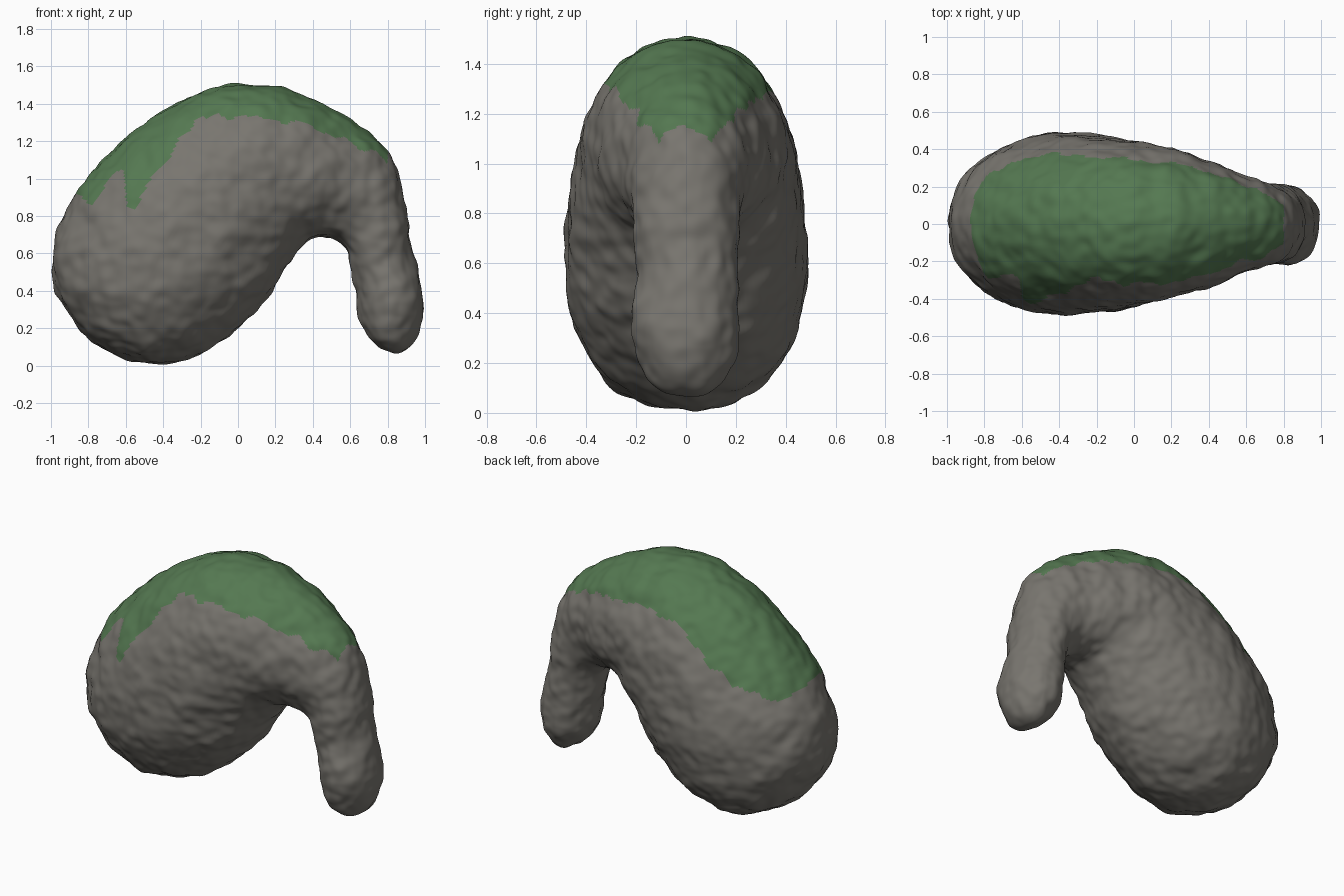
import bpy, bmesh, math
from mathutils import Vector, noise

cube = bpy.data.objects.get("Cube")
if cube:
    bpy.data.objects.remove(cube, do_unlink=True)

RINGS_PER_STEP, SIDES = 18, 180

# Cross-sections along the bend: outer x, outer z, inner x, inner z, half width
SECTIONS = [
    (-.56, .03, -.56, .03, 0),
    (-.75, .11, -.38, .01, .20),
    (-.88, .23, -.18, .08, .34),
    (-.98, .43, .02, .22, .44),
    (-.98, .65, .16, .37, .48),
    (-.88, .89, .25, .51, .485),
    (-.70, 1.12, .32, .61, .47),
    (-.45, 1.33, .38, .67, .44),
    (-.18, 1.47, .42, .685, .41),
    (.12, 1.505, .46, .69, .37),
    (.42, 1.41, .51, .68, .31),
    (.68, 1.27, .56, .64, .25),
    (.83, 1.10, .595, .57, .215),
    (.905, .85, .615, .46, .20),
    (.94, .60, .635, .35, .205),
    (.985, .37, .66, .23, .215),
    (.975, .22, .71, .14, .18),
    (.92, .11, .77, .09, .11),
    (.84, .07, .84, .07, 0),
]

# Lower edge of the moss on each side: x, z
MOSS_FRONT = [(-.95, .92), (-.85, .92), (-.78, .84), (-.69, 1.0), (-.61, 1.04),
              (-.59, .86), (-.55, .84), (-.47, 1.0), (-.36, 1.13), (-.33, 1.2),
              (-.2, 1.32), (0, 1.34), (.2, 1.31), (.4, 1.27), (.6, 1.2), (.8, 1.1)]
MOSS_BACK = [(-.95, .92), (-.8, .88), (-.6, .96), (-.4, 1.08), (-.2, 1.24),
             (0, 1.3), (.2, 1.29), (.4, 1.25), (.6, 1.2), (.8, 1.1)]


def material(name, color):
    mat = bpy.data.materials.new(name)
    mat.use_nodes = True
    mat.diffuse_color = color
    mat.node_tree.nodes["Principled BSDF"].inputs["Base Color"].default_value = color
    return mat


def mirrored(s):
    """Section seen past its pole, so that the end closes as a round cap."""
    return (s[2], s[3], s[0], s[1], -s[4])


def spline(a, b, c, d, t):
    return [.5 * (2*q + (r - p)*t + (2*p - 5*q + 4*r - s)*t*t
                  + (3*q - p - 3*r + s)*t**3) for p, q, r, s in zip(a, b, c, d)]


def edge_height(points, x):
    for (xa, za), (xb, zb) in zip(points, points[1:]):
        if x <= xb:
            return za + (zb - za) * max(0, (x - xa) / (xb - xa))
    return 9


def is_moss(p):
    jag = .035 * noise.noise(Vector((p.x * 13, p.y * 9, 4)))
    front, back = edge_height(MOSS_FRONT, p.x), edge_height(MOSS_BACK, p.x)
    blend = min(1, max(0, p.y / .2 + .5))
    return p.z + jag > front + (back - front) * blend


def ring(bm, section):
    ox, oz, ix, iz, width = section
    mid = Vector(((ox + ix) / 2, 0, (oz + iz) / 2))
    half = Vector(((ox - ix) / 2, 0, (oz - iz) / 2))
    side = Vector((0, width, 0))
    angles = [math.tau * i / SIDES for i in range(SIDES)]
    return [bm.verts.new(mid + half * math.cos(a) + side * math.sin(a)) for a in angles]


# Sweep the body, from the heavy end to the tip
bm = bmesh.new()
path = [mirrored(SECTIONS[1])] + SECTIONS + [mirrored(SECTIONS[-2])]
rings = []
for i in range(len(SECTIONS) - 1):
    for k in range(RINGS_PER_STEP):
        if i or k:
            rings.append(ring(bm, spline(*path[i:i + 4], k / RINGS_PER_STEP)))
for low, high in zip(rings, rings[1:]):
    for i in range(SIDES):
        j = (i + 1) % SIDES
        bm.faces.new((low[i], low[j], high[j], high[i]))
for end, section in ((rings[0], SECTIONS[0]), (rings[-1], SECTIONS[-1])):
    pole = bm.verts.new((section[0], 0, section[1]))
    for i in range(SIDES):
        bm.faces.new((end[i], end[(i + 1) % SIDES], pole))
bmesh.ops.recalc_face_normals(bm, faces=bm.faces)
bm.normal_update()

# Weathered lumps
offsets = [v.normal * (.016 * noise.noise(v.co * 6) + .009 * noise.noise(v.co * 15))
           for v in bm.verts]
for v, offset in zip(bm.verts, offsets):
    v.co += offset

# Moss on the upper back
for face in bm.faces:
    face.smooth = True
    face.material_index = int(is_moss(face.calc_center_median()))

mesh = bpy.data.meshes.new("curved_rock")
bm.to_mesh(mesh)
bm.free()
mesh.materials.append(material("grey stone", (.19, .18, .16, 1)))
mesh.materials.append(material("green moss", (.09, .19, .083, 1)))
rock = bpy.data.objects.new("curved_rock", mesh)
bpy.context.collection.objects.link(rock)
